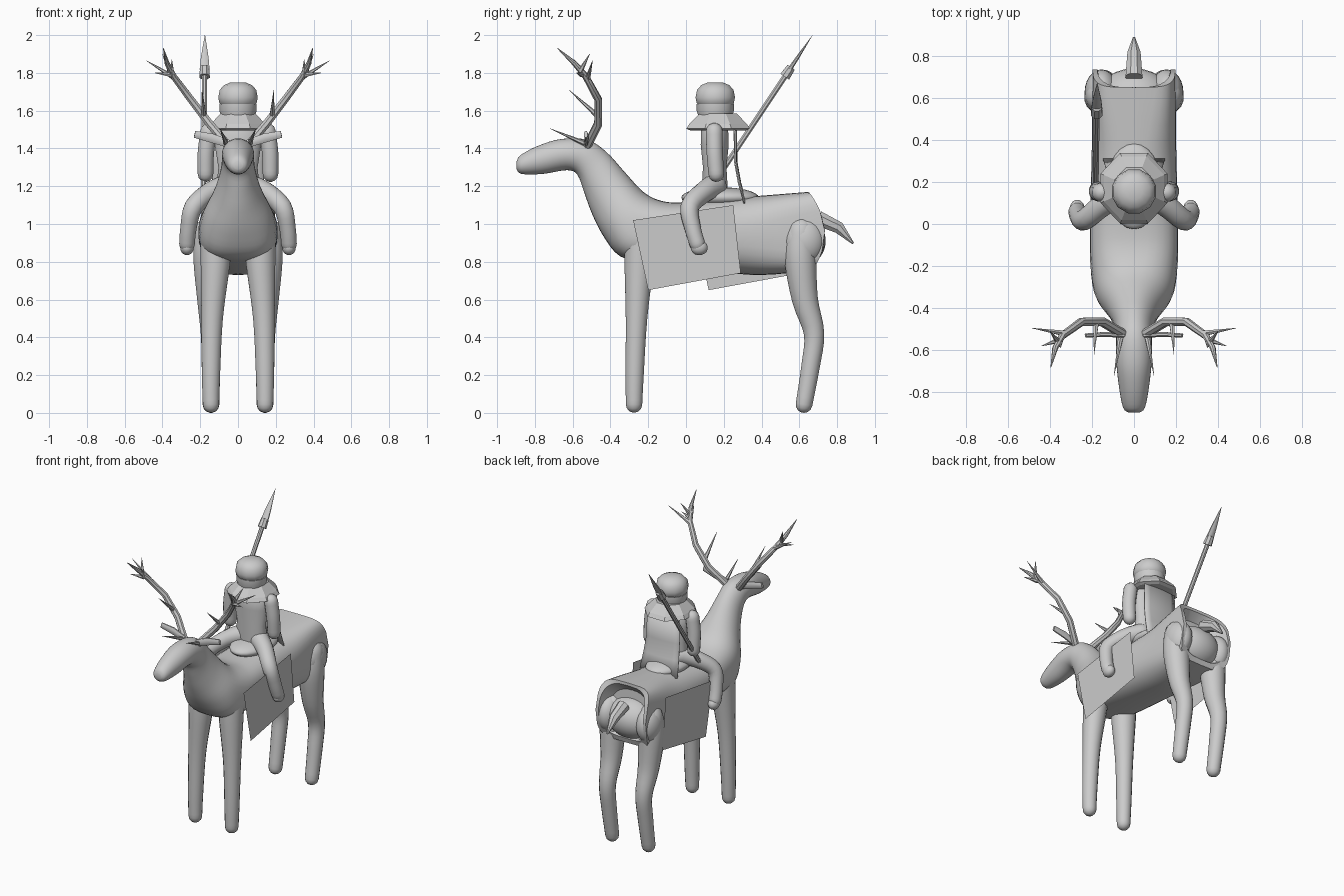
import bpy, math
from mathutils import Vector

if "Cube" in bpy.data.objects:
    bpy.data.objects.remove(bpy.data.objects["Cube"])

mat = bpy.data.materials.new("stone_grey")
mat.diffuse_color = (0.6, 0.6, 0.6, 1)
mat.use_nodes = True
mat.node_tree.nodes["Principled BSDF"].inputs["Base Color"].default_value = mat.diffuse_color


def make(name, verts, faces, smooth=True):
    me = bpy.data.meshes.new(name)
    me.from_pydata([tuple(v) for v in verts], [], faces)
    me.materials.append(mat)
    ob = bpy.data.objects.new(name, me)
    bpy.context.collection.objects.link(ob)
    bpy.ops.object.select_all(action='DESELECT')
    ob.select_set(True)
    bpy.context.view_layer.objects.active = ob
    bpy.ops.object.mode_set(mode='EDIT')
    bpy.ops.mesh.select_all(action='SELECT')
    bpy.ops.mesh.normals_make_consistent(inside=False)
    bpy.ops.object.mode_set(mode='OBJECT')
    if smooth:
        bpy.ops.object.shade_smooth_by_angle(angle=math.radians(40))
    return ob


def skin(name, rings, smooth=True):
    n = len(rings[0])
    faces = [(i * n + j, i * n + (j + 1) % n, (i + 1) * n + (j + 1) % n, (i + 1) * n + j)
             for i in range(len(rings) - 1) for j in range(n)]
    faces += [tuple(range(n))[::-1], tuple((len(rings) - 1) * n + j for j in range(n))]
    return make(name, [v for r in rings for v in r], faces, smooth)


def spline(rows, steps):
    """Catmull-Rom through rows of numbers."""
    out = []
    for i in range(len(rows) - 1):
        a, b, c, d = rows[max(i - 1, 0)], rows[i], rows[i + 1], rows[min(i + 2, len(rows) - 1)]
        for k in range(steps):
            t = k / steps
            out.append([0.5 * (2 * q + (r - p) * t + (2 * p - 5 * q + 4 * r - s) * t * t
                               + (3 * q - p - 3 * r + s) * t ** 3) for p, q, r, s in zip(a, b, c, d)])
    return out + [list(rows[-1])]


def tube(name, rows, n=16, steps=4, round_ends=True, flat=1.0):
    """Limb through rows of x, y, z, radius; flat scales its second axis."""
    rows = spline(rows, steps) if steps > 1 else rows
    pts, rad = [Vector(r[:3]) for r in rows], [r[3] for r in rows]
    span = pts[-1] - pts[0]
    ref = min((Vector((1, 0, 0)), Vector((0, 1, 0)), Vector((0, 0, 1))), key=lambda a: abs(a.dot(span)))
    rings = []

    def ring(p, d, r):
        u = (ref - d * ref.dot(d)).normalized()
        v = d.cross(u) * flat
        rings.append([p + (u * math.cos(2 * math.pi * (k + .5) / n)
                           + v * math.sin(2 * math.pi * (k + .5) / n)) * r for k in range(n)])
    for i, (p, r) in enumerate(zip(pts, rad)):
        d = (pts[min(i + 1, len(pts) - 1)] - pts[max(i - 1, 0)]).normalized()
        if round_ends and i == 0:
            for a in (80, 55, 28):
                ring(p - d * r * math.sin(math.radians(a)), d, r * math.cos(math.radians(a)))
        ring(p, d, r)
        if round_ends and i == len(pts) - 1:
            for a in (28, 55, 80):
                ring(p + d * r * math.sin(math.radians(a)), d, r * math.cos(math.radians(a)))
    return skin(name, rings)


def ellipsoid(name, c, s):
    bpy.ops.mesh.primitive_uv_sphere_add(segments=24, ring_count=14, location=c)
    ob = bpy.context.object
    ob.name, ob.scale = name, s
    ob.data.materials.append(mat)
    bpy.ops.object.shade_smooth()


def lathe(name, rows, n, y, smooth=True, ratio=1.0):
    """Upright turned shape from rows of z, radius."""
    skin(name, [[(r * math.cos(2 * math.pi * (k + .5) / n), y + ratio * r * math.sin(2 * math.pi * (k + .5) / n), z)
                 for k in range(n)] for z, r in rows], smooth)


# Head, neck and trunk: top y, top z, bottom y, bottom z, half width, squareness, rear bulge
sections = [
    (-.897, 1.33, -.897, 1.29, .025, 2, 0), (-.875, 1.365, -.87, 1.265, .052, 2, 0),
    (-.78, 1.415, -.76, 1.265, .072, 2, 0), (-.66, 1.45, -.63, 1.285, .085, 2, 0),
    (-.52, 1.445, -.575, 1.26, .085, 2, 0), (-.42, 1.38, -.54, 1.17, .092, 2, 0),
    (-.32, 1.27, -.5, 1.06, .125, 2, 0), (-.22, 1.165, -.44, .94, .18, 2.2, 0),
    (-.12, 1.12, -.35, .83, .203, 2.8, 0), (0, 1.115, -.2, .795, .21, 2.7, 0),
    (.2, 1.135, .15, .75, .205, 2.5, 0), (.4, 1.15, .4, .73, .2, 2.8, 0),
    (.65, 1.17, .67, .755, .197, 5, .075)]


def section(ty, tz, by, bz, w, e, bulge, n=32):
    pts = []
    for k in range(n):
        a = 2 * math.pi * k / n
        c, s = math.cos(a), math.sin(a)
        h = math.copysign(abs(s) ** (2 / e), s) / 2
        y = (ty + by) / 2 + (ty - by) * h + bulge * (1 - 4 * h * h)
        pts.append((w * math.copysign(abs(c) ** (2 / e), c), y, (tz + bz) / 2 + (tz - bz) * h))
    return pts


trunk = [section(*r) for r in spline(sections, 4)]
# hollow rear edge of the trunk
trunk += [section(.65, 1.15, .68, .79, .175, 3.5, .07), section(.6, 1.1, .62, .82, .15, 2.5, .03)]
skin("deer_body", trunk)
ellipsoid("rump", (0, .6, .91), (.18, .14, .14))
tube("tail", [(0, .70, 1.03, .043), (0, .81, .98, .034), (0, .885, .897, .006)], n=8, steps=1, round_ends=False)

for side, s in (("right", 1), ("left", -1)):
    # Deer legs
    tube(side + "_front_leg", [(s * .115, -.24, .92, .085), (s * .12, -.248, .79, .079), (s * .137, -.262, .5, .058),
                               (s * .143, -.272, .2, .049), (s * .143, -.275, .045, .044)])
    tube(side + "_hind_leg", [(s * .15, .61, .96, .08), (s * .152, .605, .82, .086), (s * .147, .63, .6, .07),
                              (s * .143, .678, .42, .055), (s * .143, .66, .25, .05), (s * .143, .625, .045, .045)])
    ellipsoid(side + "_thigh", (s * .155, .625, .91), (.08, .11, .125))
    # Ears
    tube(side + "_ear", [(s * .05, -.53, 1.425, .011), (s * .14, -.525, 1.455, .013), (s * .23, -.53, 1.475, .01)],
         n=8, steps=1, round_ends=False, flat=2)
    # Antler beam and tines
    tube(side + "_antler", [(s * .04, -.53, 1.4, .024), (s * .15, -.465, 1.53, .023), (s * .25, -.465, 1.66, .021),
                            (s * .34, -.53, 1.78, .018), (s * .375, -.59, 1.85, .014), (s * .395, -.68, 1.93, .002)],
         n=8, steps=1, round_ends=False)
    tines = [((.33, -.52, 1.77), (.485, -.495, 1.865)), ((.35, -.55, 1.79), (.35, -.59, 1.87)),
             ((.35, -.55, 1.79), (.44, -.58, 1.80)), ((.36, -.56, 1.81), (.4, -.51, 1.9)),
             ((.18, -.465, 1.57), (.19, -.62, 1.71)), ((.06, -.52, 1.42), (.095, -.72, 1.505))]
    for i, (a, b) in enumerate(tines):
        tube(f"{side}_tine_{i + 1}", [(s * a[0], a[1], a[2], .015), (s * b[0], b[1], b[2], .001)],
             n=6, steps=1, round_ends=False)
    # Rider arm and leg
    tube(side + "_arm", [(s * .155, .15, 1.49, .045), (s * .17, .152, 1.38, .044), (s * .172, .16, 1.265, .042)])
    tube(side + "_rider_leg", [(s * .06, .15, 1.2, .065), (s * .15, .09, 1.165, .055), (s * .235, .02, 1.09, .05),
                               (s * .262, .035, .98, .044), (s * .27, .06, .895, .042)])
    ellipsoid(side + "_foot", (s * .27, .07, .875), (.036, .045, .04))
    # Hanging saddle cloth, staggered from side to side
    dy = 0 if s > 0 else .32
    quad = [(-.28, 1.02), (.25, 1.1), (.29, .74), (-.2, .65)]
    make(side + "_cloth", [(s * .24, y + dy, z) for y, z in quad], [(0, 1, 2, 3)], False)

# Saddle pad and rider torso
ellipsoid("saddle_pad", (0, .18, 1.14), (.13, .205, .055))
lathe("torso", [(1.12, .1), (1.2, .115), (1.3, .105), (1.42, .125), (1.5, .12), (1.56, .07)], 20, .152, ratio=.6)
# Collar cape and capped head
lathe("collar", [(1.495, .15), (1.505, .172), (1.53, .155), (1.585, .1)], 8, .17, False, ratio=1.06)
lathe("head", [(1.5, .08), (1.575, .092), (1.6, .1), (1.635, .1)], 20, .155)
lathe("cap", [(1.63, .092), (1.64, .102), (1.67, .108), (1.71, .1), (1.735, .077), (1.75, .04)], 12, .155)

# Cloak hanging down the back
cols, drop = 6, [(1.5, .27, .125), (1.33, .272, .13), (1.22, .292, .138), (1.11, .322, .148)]
cv = [(w * (2 * k / cols - 1), y - .012 * (2 * k / cols - 1) ** 2, z) for z, y, w in drop for k in range(cols + 1)]
cloak = make("cloak", cv, [(r * 7 + k, r * 7 + k + 1, r * 7 + k + 8, r * 7 + k + 7) for r in range(3) for k in range(cols)])
cloak.modifiers.new("thickness", 'SOLIDIFY').thickness = .006


# Spear slung on the left side
def along(z):
    return (-.175 - .01 * (2 - z), .67 - (2 - z) / 1.5, z)


tube("spear_shaft", [(*along(1.13), .015), (*along(1.83), .015)], n=8, steps=1, round_ends=False)
tube("spear_socket", [(*along(1.78), .03), (*along(1.83), .025)], n=8, steps=1, round_ends=False)
tube("spear_head", [(*along(1.82), .028), (*along(1.88), .022), (*along(2.0), .001)], n=8, steps=1, round_ends=False, flat=.45)
